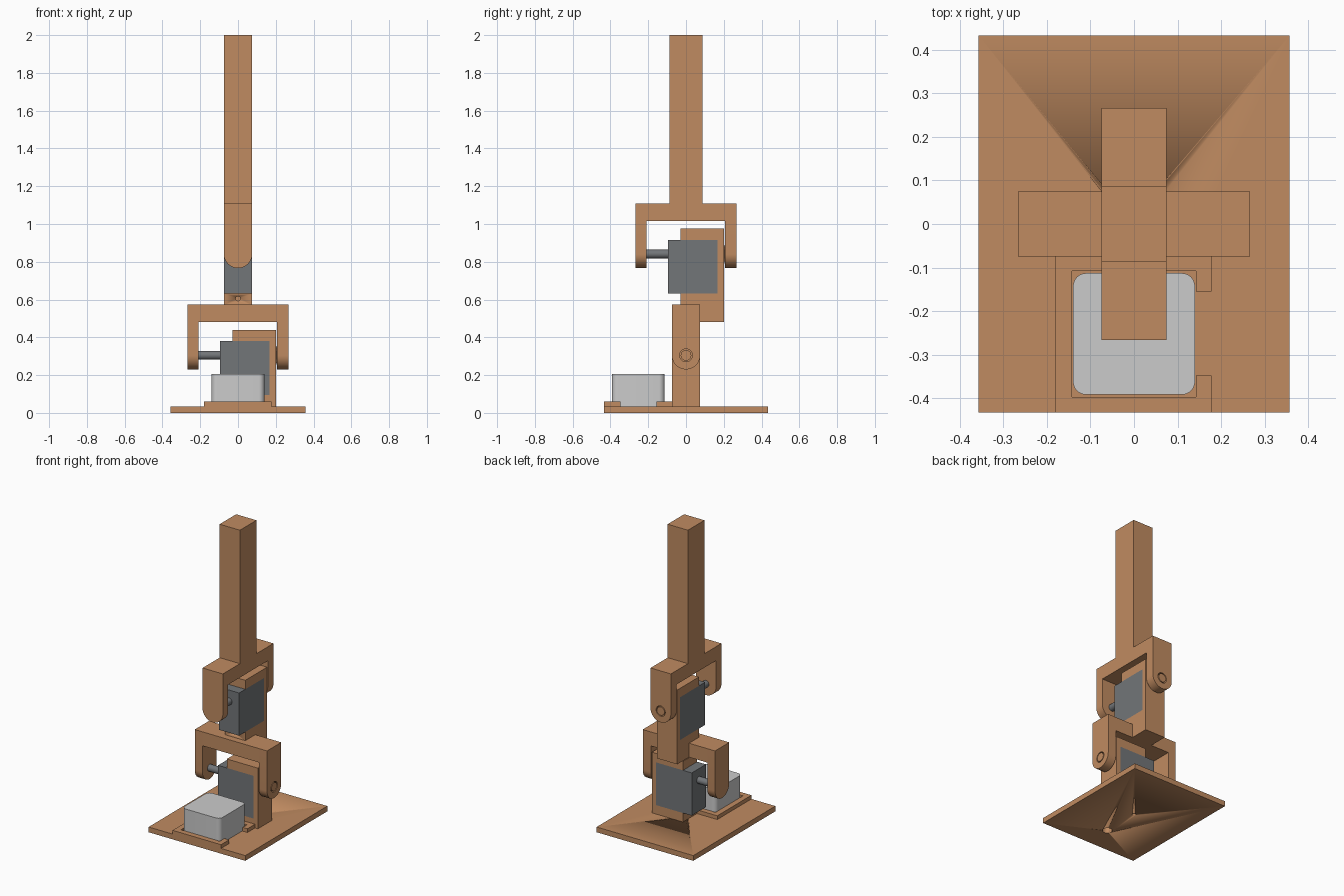
import bpy, bmesh, math
from mathutils import Vector, Matrix

if "Cube" in bpy.data.objects:
    bpy.data.objects.remove(bpy.data.objects["Cube"])


def material(name, rgb):
    m = bpy.data.materials.new(name)
    m.diffuse_color = (*rgb, 1)
    m.use_nodes = True
    m.node_tree.nodes["Principled BSDF"].inputs["Base Color"].default_value = m.diffuse_color
    return m


WOOD = material("tan_plastic", (0.53, 0.26, 0.12))
DARK = material("dark_grey", (0.17, 0.18, 0.19))
PALE = material("pale_grey", (0.65, 0.65, 0.63))


def prism(name, pts, vec, mat, turn=0):
    """Extrude a flat outline along vec, then turn it about z."""
    bm = bmesh.new()
    f = bm.faces.new([bm.verts.new(p) for p in pts])
    new = bmesh.ops.extrude_face_region(bm, geom=[f])["geom"]
    bmesh.ops.translate(bm, vec=vec, verts=[v for v in new if isinstance(v, bmesh.types.BMVert)])
    bmesh.ops.recalc_face_normals(bm, faces=bm.faces)
    bm.transform(Matrix.Rotation(turn, 4, 'Z'))
    me = bpy.data.meshes.new(name)
    bm.to_mesh(me)
    bm.free()
    me.materials.append(mat)
    me.polygons.foreach_set("use_smooth", [True] * len(me.polygons))
    me.set_sharp_from_angle(angle=math.radians(30))
    ob = bpy.data.objects.new(name, me)
    bpy.context.collection.objects.link(ob)
    return ob


def box(name, x0, x1, y0, y1, z0, z1, mat, turn=0):
    return prism(name, [(x0, y0, z0), (x1, y0, z0), (x1, y1, z0), (x0, y1, z0)],
                 (0, 0, z1 - z0), mat, turn)


def rod(name, p, vec, r, mat, turn=0, r2=None):
    """Cylinder or cone from point p along vec."""
    p, vec = Vector(p), Vector(vec)
    q = vec.to_track_quat('Z', 'Y')
    ring = [(math.cos(i * math.tau / 40), math.sin(i * math.tau / 40), 0) for i in range(40)]
    ob = prism(name, [p + q @ (Vector(c) * r) for c in ring], vec, mat)
    if r2 is not None:
        for i, v in enumerate(ob.data.vertices):
            if (v.co - p).dot(vec) > 0.5 * vec.length_squared:
                c = p + vec
                v.co = c + (v.co - c) * (r2 / r)
    ob.data.transform(Matrix.Rotation(turn, 4, 'Z'))
    return ob


def cut(ob, cutter):
    m = ob.modifiers.new("hole", 'BOOLEAN')
    m.operation = 'DIFFERENCE'
    m.solver = 'EXACT'
    m.object = cutter
    bpy.context.view_layer.objects.active = ob
    bpy.ops.object.modifier_apply(modifier=m.name)
    bpy.data.objects.remove(cutter)


W = 0.075   # half thickness of the posts and yokes


def joint(tag, dz, foot, turn):
    """Post with motor, and the yoke that swings on it."""
    pz = 0.305 + dz
    # motor post: C-shaped outline around the motor
    outline = foot + [(0.2, 0.44 + dz), (-0.03, 0.44 + dz), (-0.03, 0.38 + dz),
                      (0.168, 0.38 + dz), (0.168, 0.095 + dz), (-0.03, 0.095 + dz)]
    post = prism(tag + "_post", [(x, -W, z) for x, z in outline], (0, 2 * W, 0), WOOD, turn)
    box(tag + "_motor", -0.095, 0.168, -W, W, 0.095 + dz, 0.38 + dz, DARK, turn)
    rod(tag + "_motor_shaft", (-0.215, 0, pz), (0.13, 0, 0), 0.023, DARK, turn)
    # pivot shoulder and pin
    rod(tag + "_pivot_shoulder", (0.199, 0, pz), (0.008, 0, 0), 0.06, WOOD, turn, 0.035)
    rod(tag + "_pivot_pin", (0.2, 0, pz), (0.067, 0, 0), 0.028, WOOD, turn)
    # yoke arms, rounded at the bottom
    top = 0.573 + dz
    side = [(W, top), (-W, top)] + [(-W * math.cos(a), pz - W * math.sin(a))
                                    for a in (math.pi * i / 24 for i in range(25))]
    for label, x0, x1 in (("shaft", -0.267, -0.21), ("pivot", 0.207, 0.267)):
        arm = prism(f"{tag}_yoke_{label}_arm", [(x0, y, z) for y, z in side],
                    (x1 - x0, 0, 0), WOOD, turn)
        if label == "pivot":
            cut(arm, rod("cutter", (0.15, 0, pz), (0.2, 0, 0), 0.034, WOOD, turn))
    box(tag + "_yoke_bar", -0.21, 0.207, -W, W, 0.48 + dz, top, WOOD, turn)
    return post


# base plate with cable hole and screw hole
base = box("base_plate", -0.357, 0.357, -0.433, 0.433, 0, 0.035, WOOD)
cut(base, rod("cutter", (0, -0.253, -0.1), (0, 0, 0.3), 0.03, WOOD))
cut(base, rod("cutter", (0, 0, -0.1), (0, 0, 0.3), 0.012, WOOD))

# raised holder frame, open on the right
frame = [(0.178, -0.433), (0.178, -0.348), (0.143, -0.348), (0.143, -0.397), (-0.143, -0.397),
         (-0.143, -0.108), (0.143, -0.108), (0.143, -0.155), (0.178, -0.155),
         (0.178, -0.073), (-0.18, -0.073), (-0.18, -0.433)]
prism("holder_frame", [(x, y, 0.035) for x, y in frame], (0, 0, 0.025), WOOD)

# pale control box with rounded upright corners
r, pts = 0.03, []
for k, (cx, cy) in enumerate([(0.11, -0.143), (-0.11, -0.143), (-0.11, -0.362), (0.11, -0.362)]):
    for i in range(9):
        a = math.pi / 2 * (k + i / 8)
        pts.append((cx + r * math.cos(a), cy + r * math.sin(a), 0.035))
prism("control_box", pts, (0, 0, 0.17), PALE)

# lower joint, then the same joint turned a quarter on top
joint("lower", 0, [(-0.03, 0.035), (0.2, 0.035)], 0)
upper = joint("upper", 0.536, [(-0.03, 0.57), (0.073, 0.57), (0.073, 0.48), (0.2, 0.48)], math.pi / 2)
cut(upper, rod("cutter", (0, -0.1, 0.605), (0, 0.2, 0), 0.012, WOOD))

# tall arm column
box("arm_column", -W, W, -0.087, 0.087, 1.105, 2.0, WOOD)
